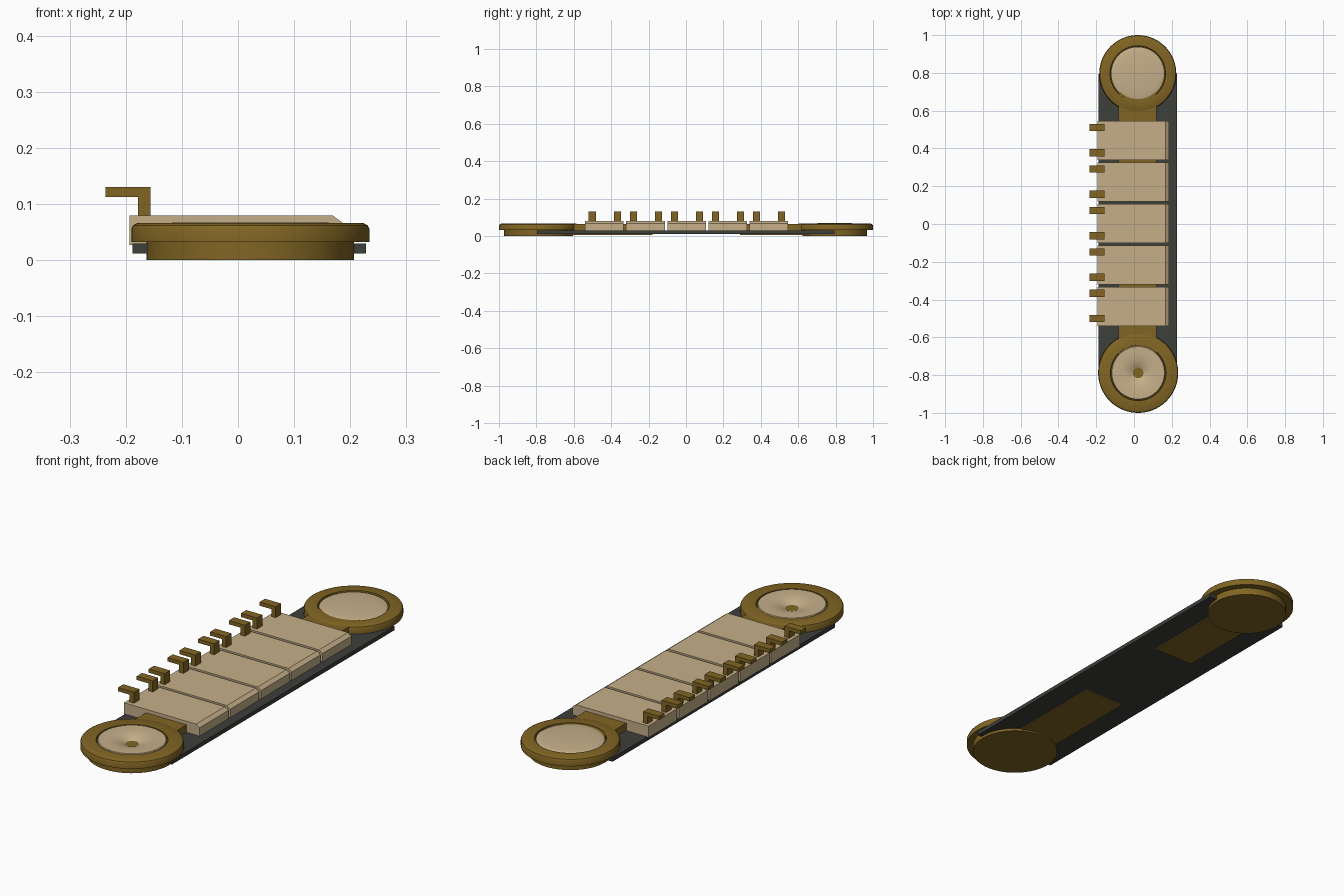
import bpy, bmesh, math

if "Cube" in bpy.data.objects:
    bpy.data.objects.remove(bpy.data.objects["Cube"])


def material(name, rgb):
    m = bpy.data.materials.new(name)
    m.diffuse_color = (*rgb, 1)
    m.use_nodes = True
    m.node_tree.nodes["Principled BSDF"].inputs["Base Color"].default_value = m.diffuse_color
    return m


BRASS = material("dark brass", (0.22, 0.13, 0.017))
CREAM = material("cream", (0.56, 0.43, 0.25))
CHARCOAL = material("charcoal", (0.047, 0.050, 0.043))


def finish(bm, name, mat, smooth=False):
    bmesh.ops.recalc_face_normals(bm, faces=bm.faces)
    me = bpy.data.meshes.new(name)
    bm.to_mesh(me)
    bm.free()
    ob = bpy.data.objects.new(name, me)
    bpy.context.collection.objects.link(ob)
    me.materials.append(mat)
    if smooth:
        bpy.ops.object.select_all(action='DESELECT')
        bpy.context.view_layer.objects.active = ob
        ob.select_set(True)
        bpy.ops.object.shade_smooth_by_angle(angle=math.radians(30))
    return ob


def prism(name, mat, profile, y0, y1):
    """Extrude an (x, z) outline along y."""
    bm = bmesh.new()
    face = bm.faces.new([bm.verts.new((x, y0, z)) for x, z in profile])
    ext = bmesh.ops.extrude_face_region(bm, geom=[face])["geom"]
    verts = [g for g in ext if isinstance(g, bmesh.types.BMVert)]
    bmesh.ops.translate(bm, verts=verts, vec=(0, y1 - y0, 0))
    return finish(bm, name, mat)


def box(name, mat, x0, x1, y0, y1, z0, z1):
    return prism(name, mat, [(x0, z0), (x1, z0), (x1, z1), (x0, z1)], y0, y1)


def lathe(name, mat, centre, profile, n=64):
    """Spin an (r, z) outline about a vertical axis."""
    bm = bmesh.new()
    cx, cy = centre
    vs = [bm.verts.new((cx + r, cy, z)) for r, z in profile]
    edges = [bm.edges.new(p) for p in zip(vs, vs[1:])]
    bmesh.ops.spin(bm, geom=vs + edges, cent=(cx, cy, 0), axis=(0, 0, 1),
                   angle=2 * math.pi, steps=n, use_duplicate=False)
    bmesh.ops.remove_doubles(bm, verts=bm.verts, dist=1e-5)
    return finish(bm, name, mat, True)


# Base plate
box("base_plate", CHARCOAL, -0.188, 0.228, -0.797, 0.793, 0.012, 0.030)

# Brass straps running under the blocks from each round end
box("front_strap", BRASS, -0.083, 0.12, -0.70, -0.18, 0.007, 0.064)
box("back_strap", BRASS, -0.083, 0.12, 0.29, 0.70, 0.007, 0.064)

# Round housings with a stepped foot and a recessed seat
ENDS = {"front": ((0.022, -0.788), 0.212, 0.185),
        "back": ((0.020, 0.796), 0.204, 0.172)}
for side, (centre, r, foot) in ENDS.items():
    lathe(side + "_housing", BRASS, centre, [
        (0, 0), (foot, 0), (foot, 0.032), (r, 0.032), (r, 0.056),
        (r - 0.003, 0.062), (r - 0.010, 0.066), (0.147, 0.066),
        (0.145, 0.042), (0, 0.042)])

# Front horn-shaped dish and its hub
horn = [(0.142, 0.043), (0.142, 0.064), (0.139, 0.067)]
for i in range(9):
    t = i / 8
    horn.append((0.132 - 0.106 * t, 0.067 - 0.021 * t ** 3))
lathe("front_dish", CREAM, ENDS["front"][0], horn)
lathe("front_hub", BRASS, ENDS["front"][0],
      [(0.028, 0.042), (0.028, 0.047), (0, 0.047)], 32)

# Back shallow dome
dome = [(0.142, 0.043)] + [(0.142 * math.cos(a * math.pi / 16),
                            0.061 + 0.010 * math.sin(a * math.pi / 16))
                           for a in range(8)] + [(0, 0.071)]
lathe("back_dome", CREAM, ENDS["back"][0], dome)

# Five blocks, chamfered along the right edge, each with two hooks
BLOCK = [(-0.193, 0.027), (0.185, 0.027), (0.185, 0.068), (0.168, 0.080), (-0.193, 0.080)]
HOOK = [(-0.178, 0.070), (-0.156, 0.070), (-0.156, 0.130), (-0.236, 0.130),
        (-0.236, 0.113), (-0.178, 0.113)]
for i in range(5):
    y = 0.003 + (i - 2) * 0.2195
    prism(f"block_{i + 1}", CREAM, BLOCK, y - 0.103, y + 0.103)
    for s, side in ((-1, "front"), (1, "back")):
        yh = y + 0.002 + s * 0.067
        prism(f"hook_{i + 1}_{side}", BRASS, HOOK, yh - 0.019, yh + 0.019)
